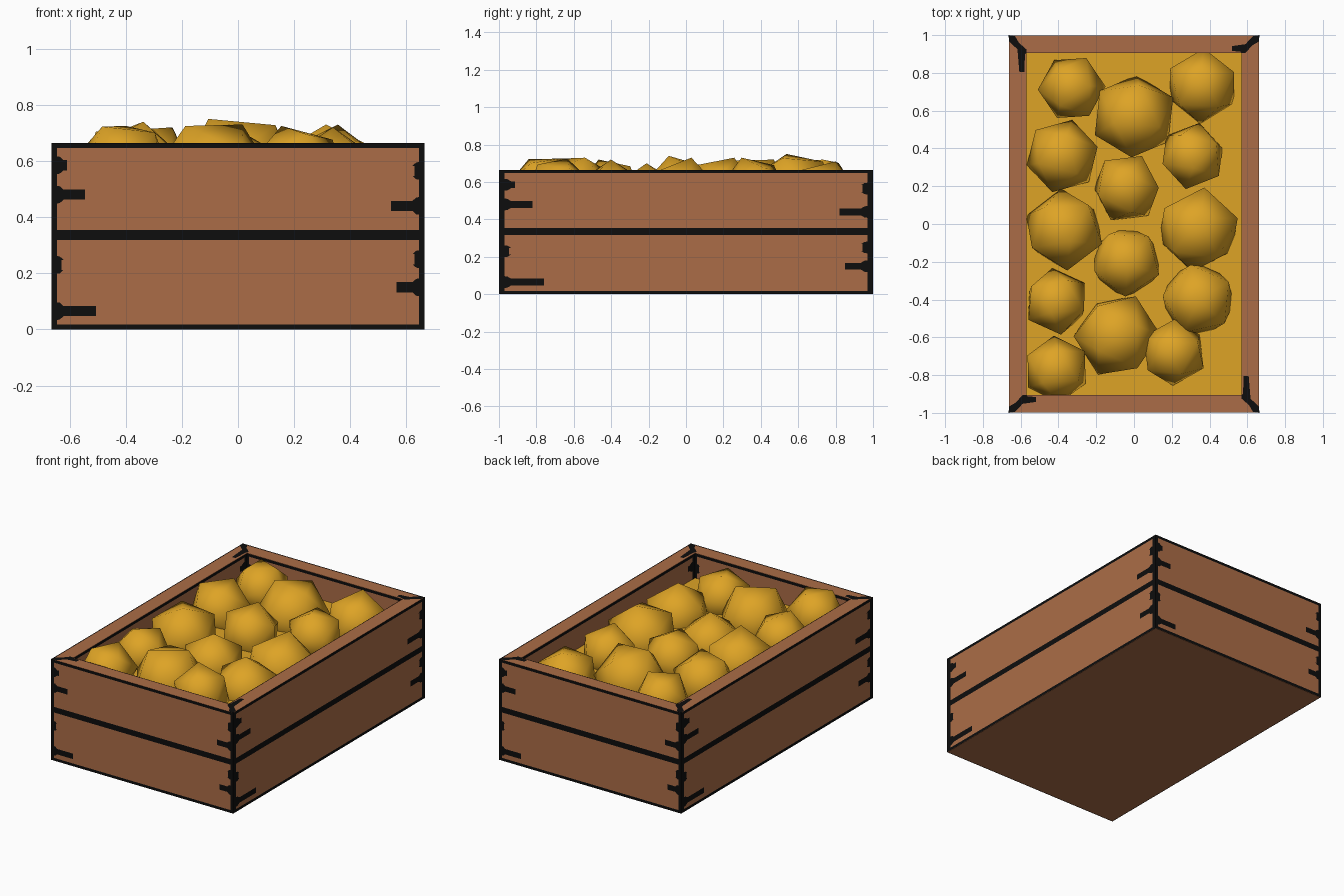
import bpy, bmesh, math, random
from mathutils import Matrix, Vector, Euler

if "Cube" in bpy.data.objects:
    bpy.data.objects.remove(bpy.data.objects["Cube"])

random.seed(7)
HX, HY, H = 0.665, 1.0, 0.665      # outer half sizes and height
IX, IY, FILL = 0.568, 0.905, 0.50  # inner half sizes and fruit bed height
E = 0.002                          # plate offset


def material(name, rgb):
    m = bpy.data.materials.new(name)
    m.diffuse_color = (*rgb, 1)
    m.use_nodes = True
    m.node_tree.nodes["Principled BSDF"].inputs["Base Color"].default_value = m.diffuse_color
    return m


wood = material("brown wood", (0.41, 0.152, 0.063))
gold = material("golden fruit", (0.73, 0.37, 0.019))
black = material("black line", (0.004, 0.004, 0.004))


def finish(bm, name, *mats):
    me = bpy.data.meshes.new(name)
    bm.to_mesh(me)
    bm.free()
    ob = bpy.data.objects.new(name, me)
    bpy.context.collection.objects.link(ob)
    for m in mats:
        me.materials.append(m)
    return ob


# Crate: four rings from the base, over the rim, down to the fruit bed
bm = bmesh.new()
rings = []
for x, y, z in ((HX - E, HY - E, 0), (HX - E, HY - E, H - E),
                (IX, IY, H - E), (IX, IY, FILL)):
    rings.append([bm.verts.new((sx * x, sy * y, z))
                  for sx, sy in ((-1, -1), (1, -1), (1, 1), (-1, 1))])
for a, b in zip(rings, rings[1:]):
    for i in range(4):
        j = (i + 1) % 4
        bm.faces.new((a[i], a[j], b[j], b[i]))
bm.faces.new(rings[0][::-1])
bm.faces.new(rings[3]).material_index = 1
bmesh.ops.recalc_face_normals(bm, faces=bm.faces)
finish(bm, "crate", wood, gold)


# Painted marks: flat shapes in (u, z), u running -1..1 along a wall
def rect(u0, u1, z0, z1):
    return [(u0, z0), (u1, z0), (u1, z1), (u0, z1)]


def crack(side, z, length):
    t = 0.018
    pts = [(0, -0.034), (0.045, -0.03), (0.065, -t), (length, -t),
           (length, t), (0.065, t), (0.045, 0.03), (0, 0.034)]
    pts = [(side * (u - 1), z + v) if side > 0 else (1 - u, z + v) for u, v in pts]
    return pts if side > 0 else pts[::-1]


EDGE = 0.03
LEFT = ((0.585, 0.085), (0.48, 0.18), (0.23, 0.055), (0.065, 0.24))
RIGHT = ((0.565, 0.055), (0.44, 0.18), (0.25, 0.055), (0.15, 0.15))
cracks = [(1, *c) for c in LEFT] + [(-1, *c) for c in RIGHT]

outer = [rect(-1, 1, 0, 0.018), rect(-1, 1, 0.318, 0.355), rect(-1, 1, 0.647, H),
         rect(-1, -1 + EDGE, 0.018, 0.647), rect(1 - EDGE, 1, 0.018, 0.647)]
outer += [crack(*c) for c in cracks]
inner = [rect(-1, 1, 0.645, H - E), rect(-1, -1 + EDGE, FILL, 0.645),
         rect(1 - EDGE, 1, FILL, 0.645)]
inner += [crack(*c) for c in cracks if c[1] > 0.54]
# Corner mitre with a streak along the rim, measured from the corner
mitre = [(0, 0), (0.035, 0.005), (0.075, 0.048), (0.145, 0.058), (0.145, 0.084),
         (0.1, 0.088), (0.095, 0.095), (0.075, 0.095), (0.04, 0.055), (0.005, 0.035)]

bm = bmesh.new()
for k in range(4):
    rot = Matrix.Rotation(k * math.pi / 2, 3, 'Z')
    L, D, l, d = (HX, HY, IX, IY) if k % 2 == 0 else (HY, HX, IY, IX)
    for pts in outer:
        bm.faces.new([bm.verts.new(rot @ Vector((u * L, -D, z))) for u, z in pts])
    for pts in inner:
        bm.faces.new([bm.verts.new(rot @ Vector((u * l, -d + E, z)))
                      for u, z in reversed(pts)])
    s = 1.0 if k % 2 == 0 else 1.35
    bm.faces.new([bm.verts.new(rot @ Vector(
        (-L + (x if x <= 0.1 else x * s), -D + y, H))) for x, y in mitre])
finish(bm, "plank_lines", black)

# Fruit: randomly turned low-poly balls (x, y, radius, top height)
FRUIT = ((-0.33, 0.72, 0.18, 0.72), (0.0, 0.57, 0.23, 0.75), (0.36, 0.73, 0.20, 0.71),
         (-0.38, 0.36, 0.20, 0.72), (0.31, 0.36, 0.18, 0.73), (-0.04, 0.19, 0.19, 0.73),
         (-0.37, -0.03, 0.22, 0.74), (0.34, -0.03, 0.23, 0.73), (-0.04, -0.20, 0.20, 0.70),
         (-0.41, -0.41, 0.18, 0.72), (0.34, -0.40, 0.21, 0.72), (-0.09, -0.59, 0.23, 0.73),
         (0.21, -0.68, 0.18, 0.725), (-0.41, -0.77, 0.18, 0.725))
for i, (x, y, r, top) in enumerate(FRUIT):
    bm = bmesh.new()
    bmesh.ops.create_icosphere(bm, subdivisions=1, radius=r)
    turn = Euler([random.uniform(0, math.tau) for _ in range(3)]).to_matrix()
    bmesh.ops.transform(bm, matrix=turn.to_4x4(), verts=bm.verts)
    peak = max(v.co.z for v in bm.verts)
    bmesh.ops.translate(bm, vec=(x, y, top - peak), verts=bm.verts)
    for f in bm.faces:
        f.smooth = True
    finish(bm, f"fruit_{i + 1}", gold)
